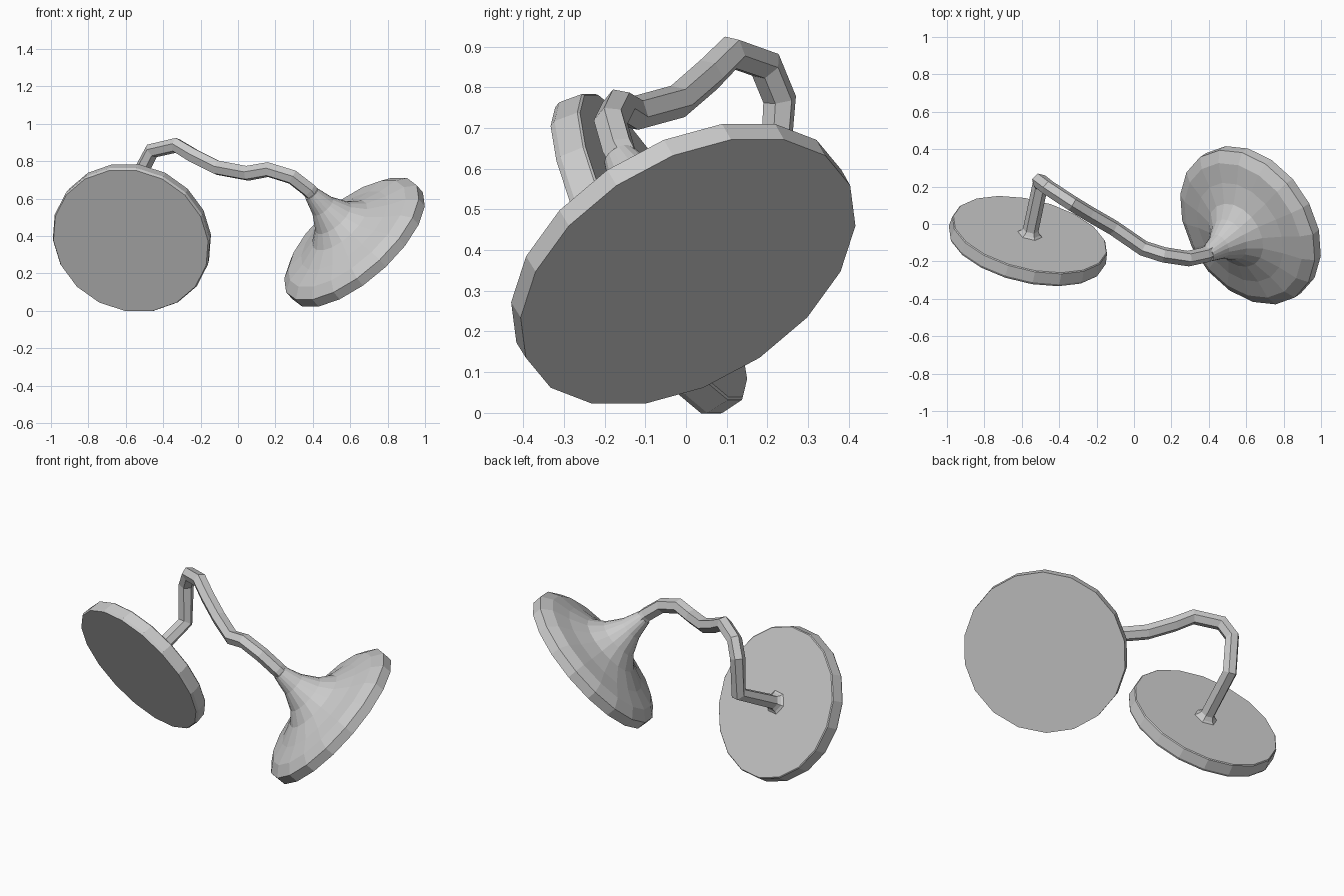
import bpy, bmesh, math
from mathutils import Vector

if "Cube" in bpy.data.objects:
    bpy.data.objects.remove(bpy.data.objects["Cube"])


def lathe(name, centre, axis, profile, sides):
    """Spin (distance, radius) pairs about an axis, with flat capped ends."""
    bm = bmesh.new()
    rings = []
    for d, r in profile:
        rings.append([bm.verts.new((r * math.cos(2 * math.pi * i / sides),
                                    r * math.sin(2 * math.pi * i / sides), d))
                      for i in range(sides)])
    for a, b in zip(rings, rings[1:]):
        for i in range(sides):
            j = (i + 1) % sides
            bm.faces.new((a[i], a[j], b[j], b[i]))
    bm.faces.new(rings[0][::-1])
    bm.faces.new(rings[-1])
    mesh = bpy.data.meshes.new(name)
    bm.to_mesh(mesh)
    bm.free()
    ob = bpy.data.objects.new(name, mesh)
    ob.location = centre
    ob.rotation_euler = Vector(axis).to_track_quat('Z', 'Y').to_euler()
    bpy.context.collection.objects.link(ob)
    return ob


# Flat tilted disc on the left
disc_c = Vector((-0.565, -0.09, 0.392))
disc_n = Vector((0.21, 0.87, 0.44)).normalized()
lathe("flat_disc", disc_c, disc_n,
      [(-0.04, 0.425), (-0.025, 0.432), (0.035, 0.425), (0.04, 0.42)], 18)

# Small collar where the stem meets the disc
lathe("stem_collar", disc_c, disc_n, [(0.035, 0.075), (0.048, 0.055), (0.075, 0.036)], 6)

# Flared bell on the right, flat face pointing outward and down
bell_c = Vector((0.64, 0.005, 0.347))
bell_n = Vector((-0.604, -0.408, 0.685)).normalized()
lathe("flared_bell", bell_c, bell_n,
      [(0.0, 0.452), (0.055, 0.453), (0.095, 0.395), (0.12, 0.29), (0.16, 0.185),
       (0.22, 0.12), (0.31, 0.07), (0.41, 0.042)], 18)

# Bent hexagonal stem linking the two
path = [disc_c + disc_n * 0.02, (-0.5, 0.215, 0.55), (-0.505, 0.23, 0.77),
        (-0.46, 0.195, 0.855), (-0.33, 0.11, 0.885), (-0.24, 0.055, 0.83),
        (-0.11, -0.02, 0.765), (0.05, -0.13, 0.735), (0.16, -0.165, 0.755),
        (0.29, -0.185, 0.715), (0.38, -0.165, 0.645), bell_c + bell_n * 0.3]
curve = bpy.data.curves.new("bent_stem", 'CURVE')
curve.dimensions = '3D'
curve.bevel_depth = 0.042
curve.bevel_resolution = 1
curve.use_fill_caps = True
spline = curve.splines.new('POLY')
spline.points.add(len(path) - 1)
for p, co in zip(spline.points, path):
    p.co = (*co, 1)
spline.use_smooth = False
stem = bpy.data.objects.new("bent_stem", curve)
bpy.context.collection.objects.link(stem)
